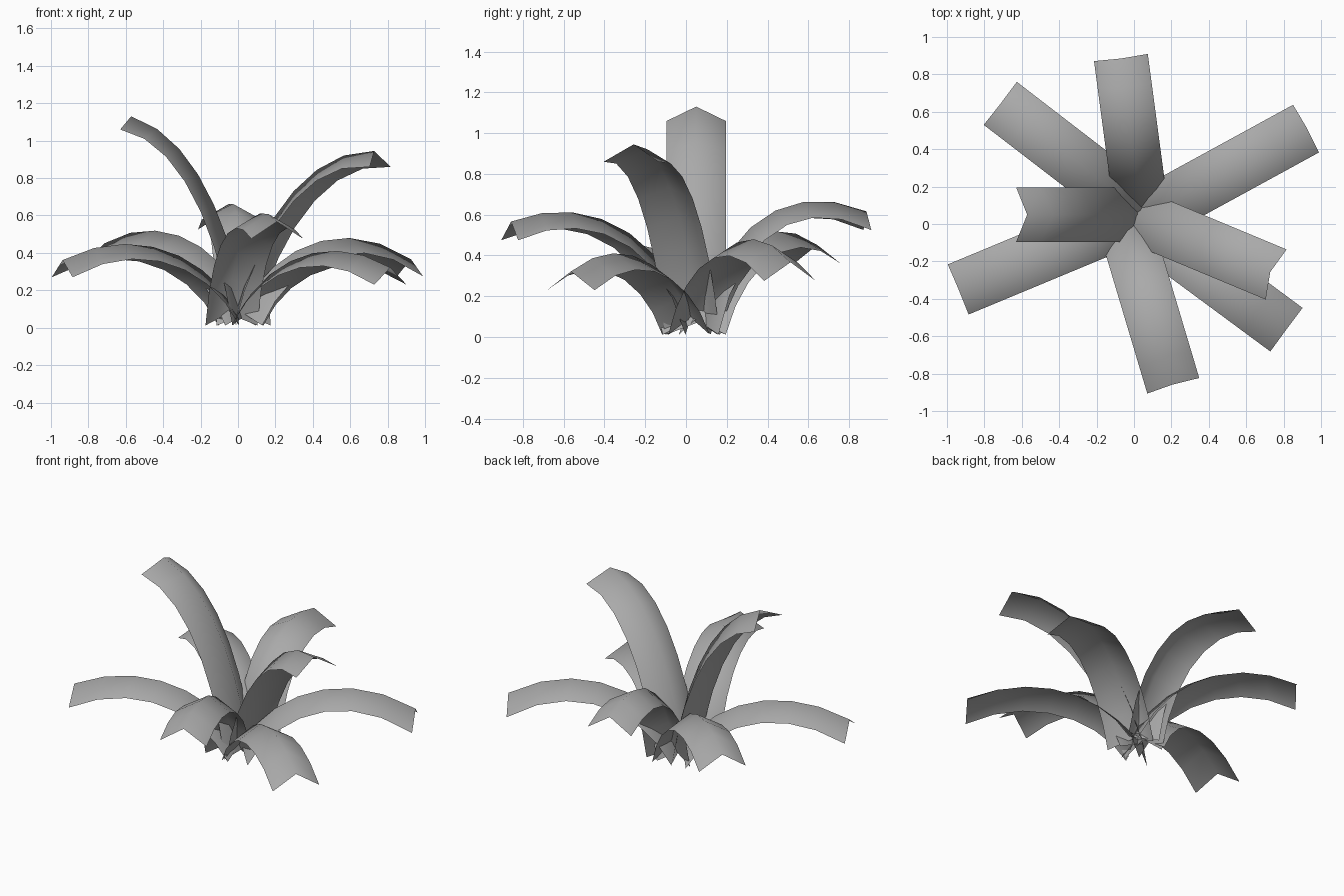
import bpy, bmesh
from mathutils import Vector

cube = bpy.data.objects.get("Cube")
if cube:
    bpy.data.objects.remove(cube, do_unlink=True)

HALF_WIDTH = 0.145   # half the width of a leaf
FOLD = 0.08          # height of the centre ridge above the edges
NOTCH = 0.045        # how far the ridge stops short of the corners at both ends
SEGMENTS = 7

grey = bpy.data.materials.new("leaf_grey")
grey.use_nodes = True
colour = (0.4, 0.4, 0.4, 1)
grey.diffuse_color = colour
grey.node_tree.nodes["Principled BSDF"].inputs["Base Color"].default_value = colour


def bezier(a, b, c, d, t):
    u = 1 - t
    return a * u**3 + b * 3 * u * u * t + c * 3 * u * t * t + d * t**3


def leaf(name, base, tip, low, high, tip_z):
    """Folded strip arching from base to tip; low and high are (distance, height) handles."""
    base, tip = Vector((*base, 0)), Vector((*tip, 0))
    length = (tip - base).length
    out = (tip - base).normalized()
    up = Vector((0, 0, 1))
    side = up.cross(out)
    handles = [Vector(p) for p in ((0, 0.012), low, high, (length, tip_z))]
    bm = bmesh.new()
    rows = []
    for i in range(SEGMENTS + 1):
        t = i / SEGMENTS
        p = bezier(*handles, t)
        tangent = (bezier(*handles, t + 0.01) - bezier(*handles, t - 0.01)).normalized()
        along = out * tangent.x + up * tangent.y
        normal = up * tangent.x - out * tangent.y
        centre = base + out * p.x + up * p.y
        ridge = centre + normal * FOLD + along * NOTCH * (1 - 2 * t)
        points = (centre - side * HALF_WIDTH, ridge, centre + side * HALF_WIDTH)
        rows.append([bm.verts.new(q) for q in points])
    for a, b in zip(rows, rows[1:]):
        for k in range(2):
            bm.faces.new((a[k], b[k], b[k + 1], a[k + 1])).smooth = True
    mesh = bpy.data.meshes.new(name)
    bm.to_mesh(mesh)
    bm.free()
    mesh.materials.append(grey)
    bpy.context.collection.objects.link(bpy.data.objects.new(name, mesh))


# Tall leaves
leaf("tall_right_leaf", (-0.03, 0.05), (-0.63, 0.05), (0.08, 0.52), (0.28, 1.0), 1.06)
leaf("tall_left_leaf", (0.04, 0.03), (0.76, -0.27), (0.1, 0.43), (0.39, 0.91), 0.86)

# Middle leaves
leaf("back_leaf", (0.03, 0.14), (-0.07, 0.89), (0.1, 0.5), (0.4, 0.7), 0.525)
leaf("front_leaf", (-0.035, -0.045), (0.21, -0.865), (0.12, 0.48), (0.52, 0.63), 0.475)

# Low spreading leaves
leaf("back_right_leaf", (0.02, 0.08), (-0.715, 0.645), (0.15, 0.36), (0.55, 0.56), 0.36)
leaf("back_left_leaf", (0.06, 0.04), (0.92, 0.51), (0.15, 0.33), (0.55, 0.55), 0.275)
leaf("front_left_leaf", (0.05, 0), (0.815, -0.565), (0.15, 0.28), (0.55, 0.45), 0.23)
leaf("front_right_leaf", (-0.05, 0.02), (-0.94, -0.35), (0.15, 0.31), (0.55, 0.49), 0.27)
